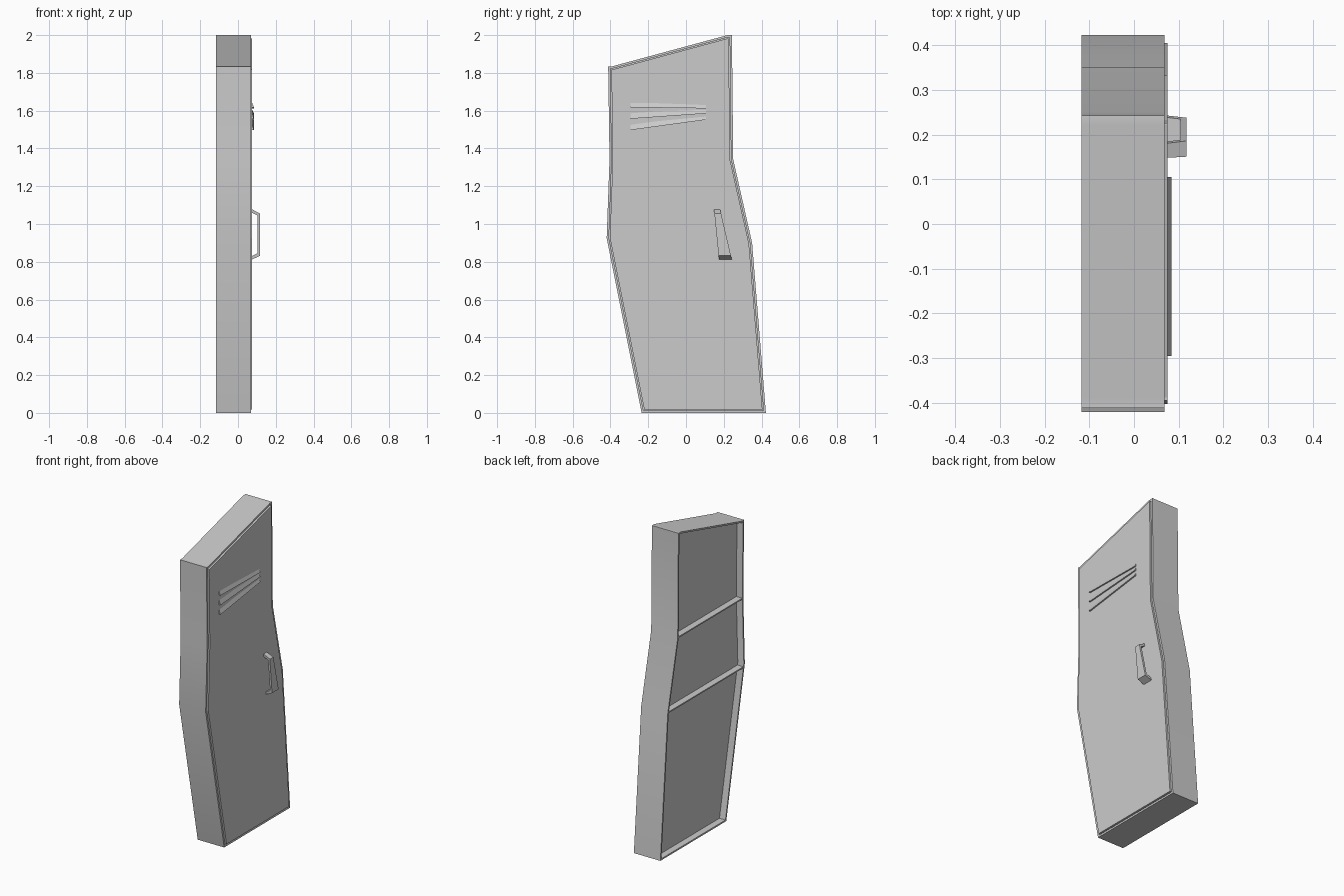
import bpy, bmesh, math
from mathutils import Vector

if "Cube" in bpy.data.objects:
    bpy.data.objects.remove(bpy.data.objects["Cube"])

# Crooked side silhouette (y, z), counter-clockwise
OUTLINE = [(-0.235, 0), (0.423, 0), (0.35, 0.90), (0.25, 1.342), (0.243, 2.0), (0.22, 2.0),
           (-0.39, 1.835), (-0.412, 1.835), (-0.405, 1.34), (-0.42, 0.925)]


def inset(points, t):
    """Mitred inward offset of a closed counter-clockwise outline."""
    result = []
    n = len(points)
    for i in range(n):
        p = Vector(points[i])
        a = (p - Vector(points[i - 1])).normalized()
        b = (Vector(points[(i + 1) % n]) - p).normalized()
        na, nb = Vector((-a.y, a.x)), Vector((-b.y, b.x))
        result.append(p + (na + nb) * (t / (1 + na.dot(nb))))
    return result


def loft(name, rings, smooth=False):
    """Skin a list of 3D rings and cap both ends."""
    bm = bmesh.new()
    loops = [[bm.verts.new(co) for co in ring] for ring in rings]
    n = len(loops[0])
    for r0, r1 in zip(loops, loops[1:]):
        for i in range(n):
            j = (i + 1) % n
            bm.faces.new((r0[i], r0[j], r1[j], r1[i]))
    bm.faces.new(loops[0][::-1])
    bm.faces.new(loops[-1])
    bmesh.ops.recalc_face_normals(bm, faces=bm.faces)
    mesh = bpy.data.meshes.new(name)
    bm.to_mesh(mesh)
    bm.free()
    obj = bpy.data.objects.new(name, mesh)
    bpy.context.collection.objects.link(obj)
    if smooth:
        bpy.ops.object.select_all(action='DESELECT')
        obj.select_set(True)
        bpy.context.view_layer.objects.active = obj
        bpy.ops.object.shade_smooth_by_angle(angle=math.radians(30))
    return obj


def slab(name, steps, smooth=False):
    """Loft the silhouette through (inset, x) steps."""
    return loft(name, [[(x, p[0], p[1]) for p in inset(OUTLINE, t)] for t, x in steps], smooth)


# Cabinet shell: recessed back, outer wall, shallow recess behind the door
slab("cabinet_body", [(0.01, -0.075), (0.01, -0.117), (0, -0.117), (0, 0.068),
                      (0.012, 0.068), (0.012, 0.058)], True)

# Door panel
slab("door", [(0.017, 0.05), (0.017, 0.075)])

# Two ledges across the recessed back
for name, y0, y1, z in (("upper_ledge", -0.40, 0.242, 1.342), ("lower_ledge", -0.41, 0.342, 0.905)):
    loft(name, [[(-0.116, y, z - 0.004), (-0.07, y, z - 0.004), (-0.07, y, z + 0.004),
                 (-0.116, y, z + 0.004)] for y in (y0, y1)])

# Fanned louvres: (top, bottom) heights at the left and right ends
LOUVRES = [((1.655, 1.618), (1.64, 1.612)),
           ((1.602, 1.557), (1.615, 1.585)),
           ((1.54, 1.497), (1.578, 1.552))]
for i, ends in enumerate(LOUVRES):
    loft(f"louvre_{i + 1}", [[(0.07, y, top), (0.084, y, bottom), (0.07, y, bottom)]
                             for y, (top, bottom) in zip((-0.295, 0.105), ends)])

# Tapered pull handle: C-shaped (x, z) profile, widening downwards
HANDLE = [(0.07, 1.08), (0.117, 1.055), (0.117, 0.832), (0.07, 0.81),
          (0.07, 0.828), (0.104, 0.845), (0.104, 1.045), (0.07, 1.062)]


def handle_side(y_top, y_bottom):
    return [(x, y_bottom + (y_top - y_bottom) * (z - 0.81) / 0.27, z) for x, z in HANDLE]


loft("handle", [handle_side(0.148, 0.175), handle_side(0.18, 0.243)])
